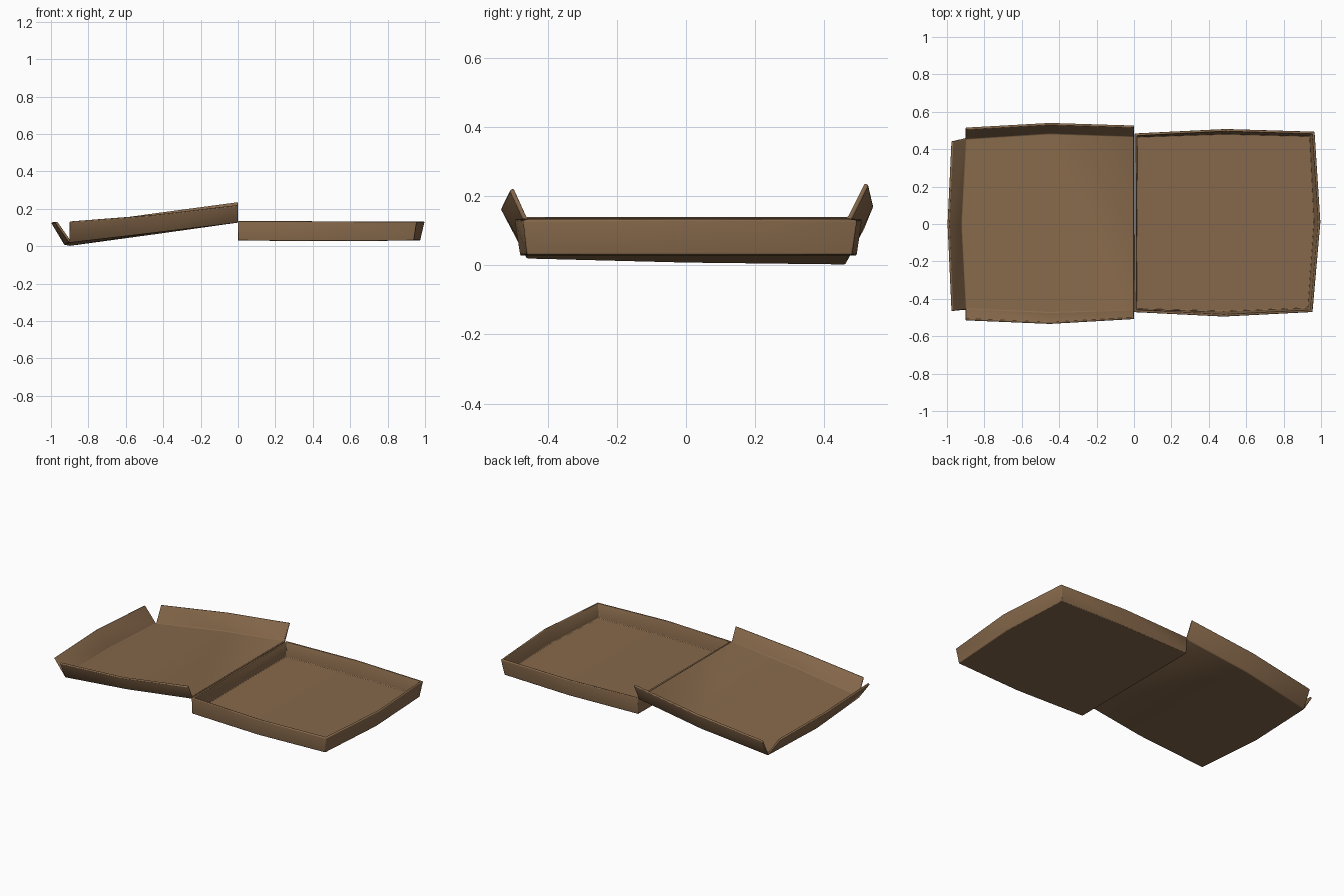
import bpy

if "Cube" in bpy.data.objects:
    bpy.data.objects.remove(bpy.data.objects["Cube"])

card = bpy.data.materials.new("brown_card")
card.diffuse_color = (0.24, 0.14, 0.07, 1)
card.use_nodes = True
card.node_tree.nodes["Principled BSDF"].inputs["Base Color"].default_value = card.diffuse_color


def folded_card(name, base, strips):
    """base: 7 floor outline points from the hinge round to the hinge.
    strips: (outline indices, matching top points) for every folded-up wall.
    Walls whose top points are the same stay joined at their corner."""
    verts = list(base)
    faces = [(0, 1, 5, 6), (1, 2, 4, 5), (2, 3, 4)]
    known = {}
    for ids, tops in strips:
        idx = []
        for p in tops:
            if p not in known:
                known[p] = len(verts)
                verts.append(p)
            idx.append(known[p])
        for k in range(len(ids) - 1):
            faces.append((ids[k + 1], ids[k], idx[k], idx[k + 1]))
    me = bpy.data.meshes.new(name)
    me.from_pydata(verts, [], faces)
    me.validate()
    ob = bpy.data.objects.new(name, me)
    bpy.context.collection.objects.link(ob)
    me.materials.append(card)
    # card thickness and softened folds
    sol = ob.modifiers.new("thickness", "SOLIDIFY")
    sol.thickness, sol.offset, sol.use_even_offset = 0.013, 0, True
    bev = ob.modifiers.new("soft_folds", "BEVEL")
    bev.width, bev.segments = 0.004, 2
    bev.limit_method, bev.angle_limit = "ANGLE", 0.6
    bpy.ops.object.select_all(action="DESELECT")
    ob.select_set(True)
    bpy.context.view_layer.objects.active = ob
    bpy.ops.object.shade_smooth_by_angle(angle=0.5)
    return ob


# Tray: closed wall all the way round, bowed outline, slight flare
floor = [(0.006, -0.46, 0.037), (0.48, -0.473, 0.034), (0.935, -0.455, 0.037),
         (0.968, 0.01, 0.036), (0.945, 0.475, 0.037), (0.49, 0.487, 0.034),
         (0.01, 0.472, 0.037)]
rim = [(0.006, -0.465, 0.135), (0.48, -0.489, 0.133), (0.949, -0.465, 0.131),
       (0.991, 0.01, 0.133), (0.96, 0.488, 0.131), (0.49, 0.502, 0.133),
       (0.01, 0.478, 0.135)]
loop = list(range(7)) + [0]
folded_card("tray", floor, [(loop, [rim[i] for i in loop])])

# Lid: lies open and sloping, with three separate flaring flaps
lid = [(0.0, -0.465, 0.133), (-0.45, -0.478, 0.078), (-0.9, -0.457, 0.026),
       (-0.925, 0.0, 0.014), (-0.9, 0.457, 0.009), (-0.45, 0.487, 0.07),
       (0.0, 0.472, 0.133)]
front_flap = ((0, 1, 2), [(0.0, -0.504, 0.219), (-0.45, -0.53, 0.166),
                          (-0.9, -0.511, 0.131)])
end_flap = ((2, 3, 4), [(-0.972, -0.465, 0.128), (-0.993, 0.0, 0.128),
                        (-0.972, 0.442, 0.115)])
back_flap = ((4, 5, 6), [(-0.9, 0.511, 0.112), (-0.45, 0.536, 0.174),
                         (0.0, 0.522, 0.234)])
folded_card("lid", lid, [front_flap, end_flap, back_flap])
